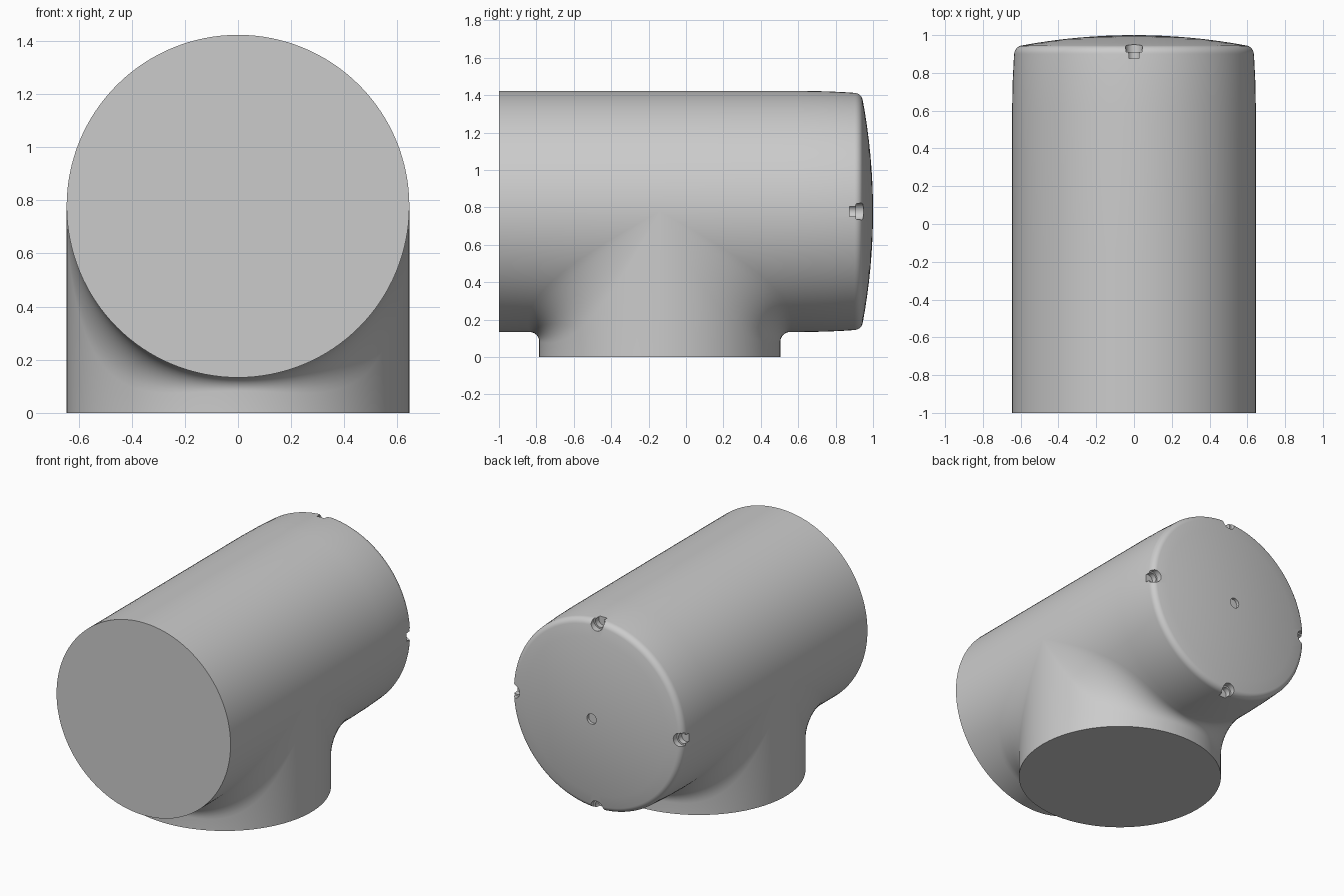
import bpy, bmesh
from math import sin, cos, pi, sqrt
from mathutils import Matrix, Vector

cube = bpy.data.objects.get("Cube")
if cube:
    bpy.data.objects.remove(cube, do_unlink=True)

R = 0.645                   # radius of both pipes
AXIS_Z, BRANCH_Y = 0.778, -0.14
FRONT, TAPER = -1.0, 0.62   # straight stretch of the main pipe
SEGS, ARC = 128, 10

grey = bpy.data.materials.new("plain grey")
grey.use_nodes = True
grey.diffuse_color = (0.6, 0.6, 0.6, 1)
grey.node_tree.nodes["Principled BSDF"].inputs["Base Color"].default_value = (0.6, 0.6, 0.6, 1)


def cap_profile():
    """(y, radius) from the straight pipe over the rounded rim to the dome centre."""
    pts = [(TAPER, R), (0.76, 0.642), (0.9, 0.635)]
    for i in range(1, 8):
        a = i / 7 * 1.39
        pts.append((0.9 + 0.045 * sin(a), 0.592 + 0.043 * cos(a)))
    y0, r0 = pts[-1]
    pts += [(1 - (1 - y0) * (k / 8) ** 2, r0 * k / 8) for k in range(7, -1, -1)]
    return pts


def blend(t, side):
    """Rounded inner corner between the main pipe and the branch at angle t."""
    c = max(cos(t), 0)
    w = c * (0.05 + 0.45 * sin(t) ** 2)
    path = []
    for i in range(ARC + 1):
        a = i / ARC * pi / 2
        path.append(Vector((R * sin(t), BRANCH_Y + side * (R * c + w * (1 - sin(a))),
                            AXIS_Z - R * c - w * (1 - cos(a)))))
    return path


def on_pipe(t, y, r=R):
    return Vector((r * sin(t), y, AXIS_Z - r * cos(t)))


def paths(t, lower):
    """Lengthwise surface lines at angle t, measured from straight down."""
    cap = [on_pipe(t, y, r) for y, r in cap_profile()]
    if not lower:
        return [[on_pipe(t, FRONT), on_pipe(t, BRANCH_Y)] + cap]
    foot = Vector((R * sin(t), 0, 0))
    out = []
    for side, end in ((-1, [on_pipe(t, FRONT)]), (1, cap)):
        foot.y = BRANCH_Y + side * R * max(cos(t), 0)
        out.append(end[::-1] + blend(t, side) + [foot.copy()])
    return out


# Pipe tee with a closed, domed back end
bm = bmesh.new()
for i in range(SEGS):
    t0, t1 = (2 * pi * (i + k) / SEGS - pi / 2 for k in (0, 1))
    lower = i < SEGS // 2
    for p, q in zip(paths(t0, lower), paths(t1, lower)):
        for a, b, c, d in zip(p, p[1:], q[1:], q):
            bm.faces.new([bm.verts.new(v) for v in (a, b, c, d)])
bmesh.ops.remove_doubles(bm, verts=bm.verts, dist=1e-5)
bmesh.ops.dissolve_degenerate(bm, edges=bm.edges, dist=1e-6)
# Flat covers on the front end and under the branch
bmesh.ops.holes_fill(bm, edges=[e for e in bm.edges if e.is_boundary], sides=0)
bmesh.ops.recalc_face_normals(bm, faces=bm.faces)
mesh = bpy.data.meshes.new("pipe_tee")
bm.to_mesh(mesh)
bm.free()
mesh.materials.append(grey)
tee = bpy.data.objects.new("pipe_tee", mesh)
bpy.context.collection.objects.link(tee)


def drill(x, z, radius, y0):
    """Cut a round hole along y from depth y0 out through the back."""
    bpy.ops.mesh.primitive_cylinder_add(vertices=24, radius=radius, depth=1.1 - y0,
                                        location=(x, (1.1 + y0) / 2, z), rotation=(pi / 2, 0, 0))
    cutter = bpy.context.object
    cutter.name = "hole_cutter"
    cutter.hide_render = True
    cutter.data.materials.append(grey)
    mod = tee.modifiers.new("hole", 'BOOLEAN')
    mod.operation, mod.solver, mod.object = 'DIFFERENCE', 'EXACT', cutter
    bpy.context.view_layer.objects.active = tee
    bpy.ops.object.modifier_apply(modifier=mod.name)
    bpy.data.objects.remove(cutter, do_unlink=True)


# Four stepped screw notches in the rim and a shallow centre hole
for k in range(4):
    a = k * pi / 2
    for radius, depth in ((0.045, 0.91), (0.034, 0.875)):
        drill(0.615 * sin(a), AXIS_Z + 0.615 * cos(a), radius, depth)
drill(0, AXIS_Z, 0.035, 0.98)

bpy.ops.object.select_all(action='DESELECT')
tee.select_set(True)
bpy.context.view_layer.objects.active = tee
bpy.ops.object.shade_smooth_by_angle(angle=0.6)
